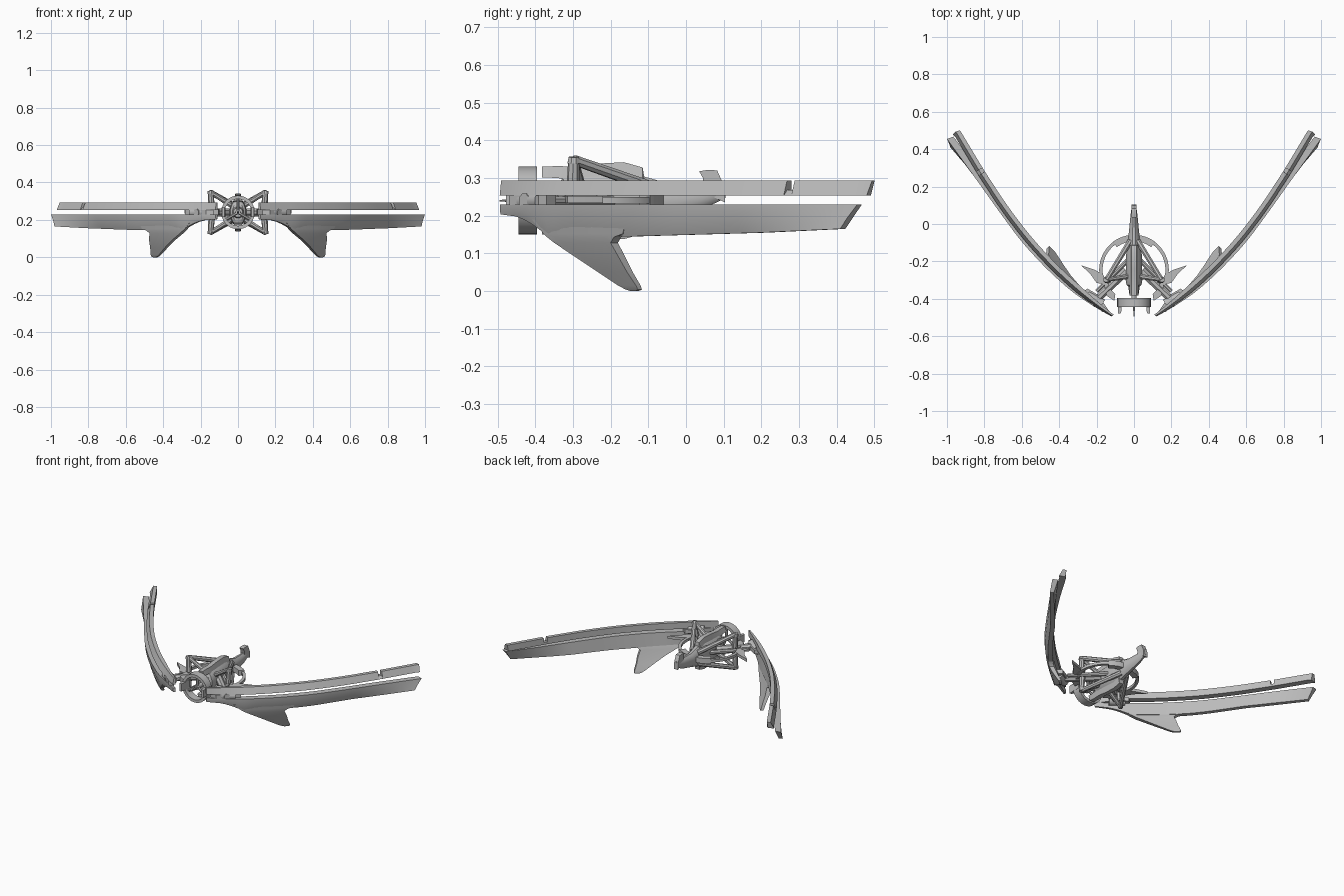
import bpy, bmesh, math
from mathutils import Vector

if "Cube" in bpy.data.objects:
    bpy.data.objects.remove(bpy.data.objects["Cube"])

GREY = bpy.data.materials.new("hull grey")
GREY.diffuse_color = (0.5, 0.5, 0.5, 1)
GREY.use_nodes = True
GREY.node_tree.nodes["Principled BSDF"].inputs["Base Color"].default_value = GREY.diffuse_color
ZC = 0.24  # height of the hull axis


def lerp(table, t):
    """Piecewise linear lookup."""
    for (a, u), (b, v) in zip(table, table[1:]):
        if t <= b:
            return u + (v - u) * max(0, t - a) / (b - a)
    return table[-1][1]


def smooth(table, t, h=0.06):
    """Lookup softened by averaging, used for sweeping curves."""
    k = min(h, t - table[0][0], table[-1][0] - t)
    k = max(k, 0)
    return sum(lerp(table, t + k * d / 4) for d in range(-4, 5)) / 9


def finish(name, bm):
    bmesh.ops.remove_doubles(bm, verts=bm.verts, dist=1e-5)
    bmesh.ops.recalc_face_normals(bm, faces=bm.faces)
    me = bpy.data.meshes.new(name)
    bm.to_mesh(me)
    bm.free()
    ob = bpy.data.objects.new(name, me)
    bpy.context.collection.objects.link(ob)
    me.materials.append(GREY)
    bpy.ops.object.select_all(action='DESELECT')
    ob.select_set(True)
    bpy.context.view_layer.objects.active = ob
    bpy.ops.object.shade_smooth_by_angle(angle=math.radians(35))
    return ob


def loft(name, rings, s=1, closed=False):
    """Skin a list of equal point rings; s = -1 mirrors to the left."""
    bm = bmesh.new()
    vs = [[bm.verts.new((p[0] * s, p[1], p[2])) for p in r] for r in rings]
    n = len(vs[0])
    pairs = list(zip(vs, vs[1:])) + ([(vs[-1], vs[0])] if closed else [])
    for a, b in pairs:
        for i in range(n):
            j = (i + 1) % n
            bm.faces.new((a[i], a[j], b[j], b[i]))
    if not closed:
        bm.faces.new(vs[0])
        bm.faces.new(vs[-1])
    return finish(name, bm)


def rod(name, a, b, r1, r2, s=1, n=8):
    """Tapered strut between two points."""
    a, b = Vector(a), Vector(b)
    q = (b - a).to_track_quat('Z', 'Y')
    ring = lambda c, r: [c + q @ Vector((r * math.cos(t), r * math.sin(t), 0))
                         for t in (2 * math.pi * (i + .5) / n for i in range(n))]
    return loft(name, [ring(a, r1), ring(b, r2)], s)


def plate(name, outline, z0, z1, s=1):
    """Flat outline in x, y raised from z0 to z1."""
    return loft(name, [[(x, y, z) for x, y in outline] for z in (z0, z1)], s)


def arc(name, c, r0, r1, z0, z1, a0, a1, s=1, n=24):
    """Flat curved bar around a vertical axis (angles in degrees)."""
    rings = []
    for i in range(n + 1):
        t = math.radians(a0 + (a1 - a0) * i / n)
        rings.append([(c[0] + r * math.cos(t), c[1] + r * math.sin(t), z)
                      for r, z in ((r0, z0), (r1, z0), (r1, z1), (r0, z1))])
    return loft(name, rings, s)


# Sweep of the wings seen from above: x as a function of y
UPPER = [(-.49, .115), (-.40, .24), (-.255, .405), (-.09, .56), (.08, .69), (.27, .815), (.495, .95)]
LOWER = [(-.49, .115), (-.40, .26), (-.255, .43), (-.09, .585), (.08, .71), (.27, .845), (.46, .985)]
UNDER = [(-.5, .205), (-.44, .197), (-.41, .18), (-.37, .15), (-.15, .145), (.2, .155), (.425, .165)]


def at(path, y, off):
    """Point on the sweep shifted sideways (outward is positive)."""
    x = smooth(path, y)
    d = Vector((smooth(path, y + .01) - smooth(path, y - .01), .02)).normalized()
    return x + d.y * off, y - d.x * off


def upper_blade(s):
    ys = sorted([-.49 + .985 * i / 44 for i in range(45)] + [.2699, .27, .29, .2901])
    rings = []
    for y in ys:
        top = .268 if .27 <= y <= .29 else .294
        w = lerp([(-.49, .4), (-.35, 1), (.495, 1)], y)
        slant = .01 if y > .494 else 0
        r = []
        for off, z in ((-.02, .253), (.02, .253), (.003, top), (-.02, top)):
            px, py = at(UPPER, y, off * w)
            r.append((px, py - (slant if z < .26 else 0), z))
        rings.append(r)
    loft("upper_blade", rings, s)


def lower_blade(s):
    rings = []
    for i in range(45):
        u = i / 44
        y_top, y_bot = -.49 + .95 * u, -.49 + .915 * u
        w = lerp([(-.49, .4), (-.35, 1), (.3, 1), (.46, .9)], y_top)
        tuck = lerp([(-.49, 0), (-.3, -.014), (.15, -.014), (.46, .02)], y_top)  # underside leans in
        bot = lerp(UNDER, y_bot)
        y_mid, mid = (y_top + y_bot) / 2, (bot + .23) / 2
        r = []
        for off, y, z in ((-.016 + tuck, y_bot, bot), (.010 + tuck, y_bot, bot), (.017 + tuck * .3, y_mid, mid),
                          (.017, y_top, .23), (-.022, y_top, .23)):
            px, py = at(LOWER, y, off * w)
            r.append((px, py, z))
        rings.append(r)
    loft("lower_blade", rings, s)


def keel_fin(s):
    # each level: height, leading edge, trailing edge, half thickness
    levels = [(.19, -.40, -.15, .012), (.152, -.37, -.16, .013), (.143, -.36, -.183, .014),
              (.128, -.342, -.192, .014), (.09, -.288, -.172, .013),
              (.05, -.231, -.152, .011), (.015, -.18, -.131, .009), (.004, -.16, -.127, .008), (0, -.148, -.135, .006)]
    rings = []
    for z, y0, y1, w in levels:
        c = lerp([(0, -.072), (.09, -.032), (.15, -.012), (.19, -.003)], z)  # fin leans inward
        k = c * .62  # keeps the side outline while leaning
        ys = [y0 + k + (y1 - y0) * i / 8 for i in range(9)]
        rings.append([(*at(LOWER, y, c + w), z) for y in ys] + [(*at(LOWER, y, c - w), z) for y in reversed(ys)])
    loft("keel_fin", rings, s)


# Both wings with their roots, arms and small claws
for s in (1, -1):
    upper_blade(s)
    lower_blade(s)
    keel_fin(s)
    # root fittings between the blades
    plate("root_spacer", [(.13, -.47), (.17, -.47), (.28, -.37), (.25, -.345), (.19, -.38)], .229, .254, s)
    rod("root_pod", (.17, -.43, ZC), (.25, -.38, ZC), .03, .026, s, 12)
    rod("root_arm", (.225, -.43, ZC), (.04, -.25, ZC), .02, .024, s)
    rod("side_brace", (.20, -.36, ZC), (.03, -.19, ZC), .011, .014, s)
    plate("thorn", [(.145, -.325), (.165, -.27), (.21, -.245), (.285, -.22), (.235, -.265), (.20, -.315)], .234, .252, s)
    plate("claw", [(.105, -.41), (.145, -.385), (.16, -.32), (.145, -.30), (.125, -.35), (.10, -.375)], .225, .258, s)
    # quarter hoop with a thicker rear segment
    arc("hoop", (0, -.245), .168, .186, .233, .25, -20, 90, s)
    arc("hoop_guard", (0, -.245), .152, .187, .224, .258, 53, 90, s, 8)
    # crossed struts above and below
    for v in (1, -1):
        tip = (.147, -.298, ZC + v * .108)
        rod("strut_post", (.14, -.30, ZC + v * .02), tip, .018, .015, s)
        rod("strut_cap", (.147, -.298, ZC + v * .1), (.149, -.298, ZC + v * .116), .018, .014, s)
        rod("rear_strut", tip, (.02, -.09, ZC + v * .035), .014, .016, s)
        rod("cross_strut", tip, (.03, -.28, ZC + v * .035), .012, .015, s)
    # prongs on the nose ring
    plate("ring_prong", [(.066, -.40), (.066, -.46), (.072, -.478), (.086, -.478), (.088, -.40)], .215, .265, s)

# Hull: y, half width, half height, axis height
HULL = [(-.335, .03, .05, ZC), (-.325, .042, .066, ZC), (-.30, .046, .072, ZC), (-.16, .043, .08, ZC),
        (-.11, .036, .066, ZC), (-.04, .028, .045, ZC), (.04, .02, .034, .25), (.085, .014, .026, .262), (.105, .01, .018, .265)]
loft("hull", [[(w * math.cos(t), y, c + h * math.sin(t)) for t in (math.pi * (i + .5) / 6 for i in range(12))]
              for y, w, h, c in HULL])

# Spine and belly ridges: y, inner and outer distance from the axis
RIDGE = [(-.382, .062, .09), (-.34, .06, .092), (-.3, .05, .09), (-.24, .05, .098),
         (-.165, .05, .102), (-.115, .05, .088), (-.112, .05, .07)]
for v, name in ((1, "spine_ridge"), (-1, "belly_ridge")):
    loft(name, [[(-.024, y, ZC + v * a), (.024, y, ZC + v * a), (.014, y, ZC + v * b), (-.014, y, ZC + v * b)]
                for y, a, b in RIDGE])

# Upturned tail hook
hook = [(.035, .318), (.045, .30), (.05, .26), (.104, .235), (.104, .27), (.093, .297), (.083, .32), (.06, .322)]
loft("tail_hook", [[(x, y, z) for y, z in hook] for x in (-.014, .014)])

# Nose ring, its spokes, shaft and spike
rings = []
for i in range(24):
    t = 2 * math.pi * i / 24
    rings.append([(r * math.cos(t), y, ZC + r * math.sin(t))
                  for r, y in ((.072, -.445), (.09, -.445), (.09, -.395), (.072, -.395))])
loft("nose_ring", rings, closed=True)
for k in range(3):
    t = math.pi / 2 + k * 2 * math.pi / 3
    rod("ring_spoke", (0, -.415, ZC), (.08 * math.cos(t), -.415, ZC + .08 * math.sin(t)), .009, .009)
rod("nose_collar", (0, -.375, ZC), (0, -.33, ZC), .026, .032, n=12)
rod("nose_shaft", (0, -.43, ZC), (0, -.37, ZC), .014, .014, n=12)
rod("nose_spike", (0, -.495, ZC), (0, -.42, ZC), .002, .008)
